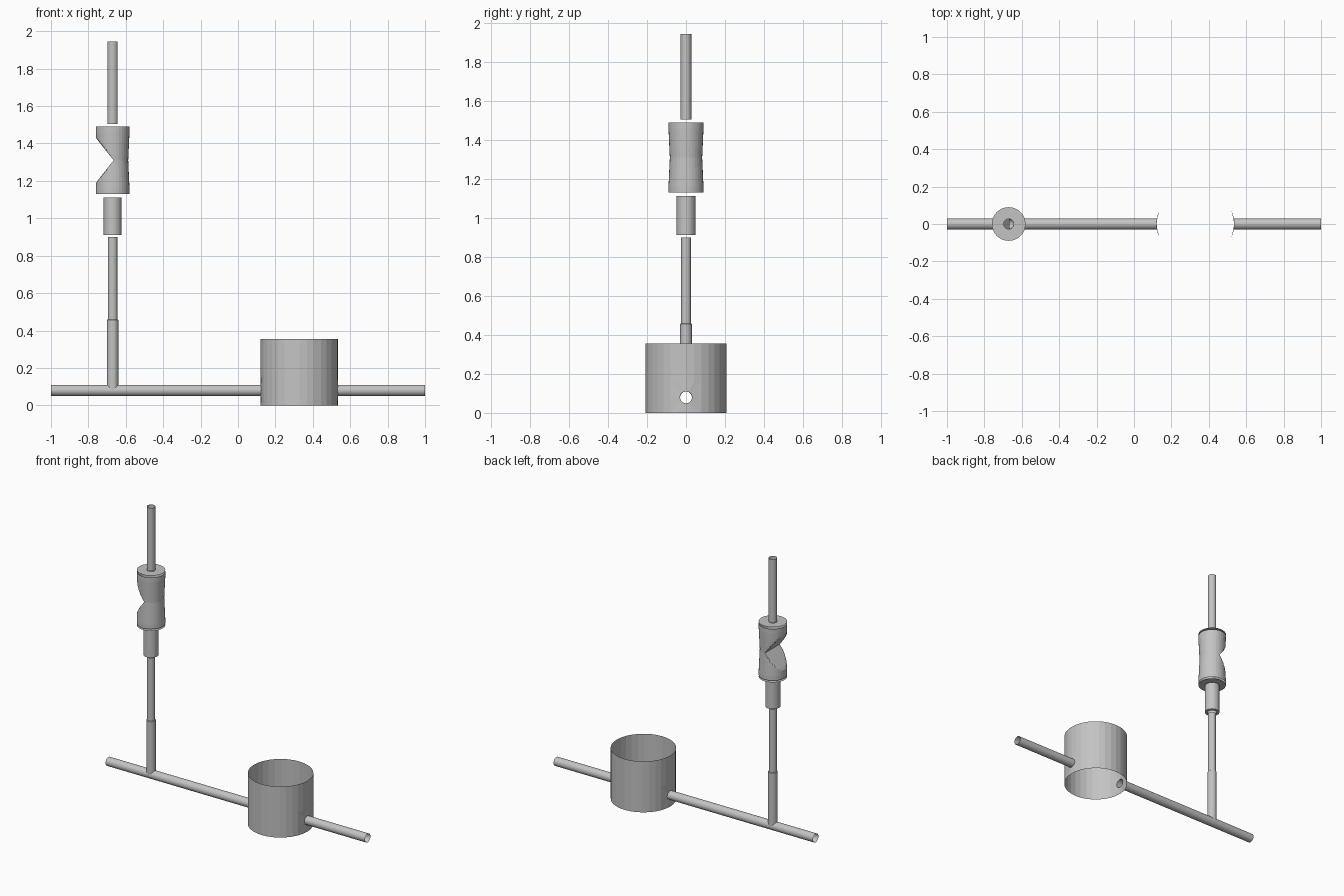
import bpy, bmesh
from math import sin, cos, pi, tau, sqrt, asin, atan2

if "Cube" in bpy.data.objects:
    bpy.data.objects.remove(bpy.data.objects["Cube"])

N = 32
X0 = -0.67            # axis of the upright
ZP, RP = 0.08, 0.03   # horizontal pipe height and radius
CX, RD, HD = 0.328, 0.207, 0.355   # drum centre, radius, height

steel = bpy.data.materials.new("steel_grey")
steel.diffuse_color = (0.55, 0.55, 0.55, 1)
steel.use_nodes = True
steel.node_tree.nodes["Principled BSDF"].inputs["Base Color"].default_value = steel.diffuse_color


def finish(name, bm):
    bmesh.ops.remove_doubles(bm, verts=bm.verts, dist=0.00005)
    bmesh.ops.recalc_face_normals(bm, faces=bm.faces)
    me = bpy.data.meshes.new(name)
    bm.to_mesh(me)
    bm.free()
    me.materials.append(steel)
    ob = bpy.data.objects.new(name, me)
    bpy.context.collection.objects.link(ob)
    return ob


def loft(name, rings):
    """Open skin through rings, each a function of the angle."""
    bm = bmesh.new()
    rows = [[bm.verts.new(f(tau * i / N)) for i in range(N)] for f in rings]
    for a, b in zip(rows, rows[1:]):
        for i in range(N):
            j = (i + 1) % N
            bm.faces.new((a[i], a[j], b[j], b[i]))
    return finish(name, bm)


def level(r, z):
    return lambda t: (X0 + r * cos(t), r * sin(t), z)


def across(xfun):
    """Ring of the horizontal pipe whose x depends on the ring's y and height."""
    def f(t):
        y, h = RP * cos(t), RP * sin(t)
        return (xfun(y, h), y, ZP + h)
    return f


# Horizontal pipe, mitred where the upright joins and stopped at the drum wall
loft("pipe_left_end", [across(lambda y, h: -1.0),
                       across(lambda y, h: X0 - max(h, 0))])
loft("pipe_middle", [across(lambda y, h: X0 + max(h, 0)),
                     across(lambda y, h: -0.38),
                     across(lambda y, h: CX - sqrt(RD**2 - y * y))])
loft("pipe_right_end", [across(lambda y, h: CX + sqrt(RD**2 - y * y)),
                        across(lambda y, h: 1.0)])

# Upright: saddle-cut branch, thin rod, collar and top rod
loft("branch_pipe", [lambda t: (X0 + RP * cos(t), RP * sin(t), ZP + RP * abs(cos(t))),
                     level(RP, 0.457), level(0.026, 0.46)])
loft("lower_rod", [level(0.026, 0.46), level(0.026, 0.90)])
loft("collar", [level(0.027, 0.912), level(0.048, 0.912), level(0.048, 1.112)])
loft("top_rod", [level(0.027, 1.505), level(0.027, 1.945)])

# End discs of the whistle body
loft("lower_disc", [level(0.027, 1.118), level(0.09, 1.118)])
loft("upper_disc", [level(0.027, 1.503), level(0.09, 1.503)])


# Notched body: slightly waisted, with a V mouth on the left
def body_ring(z):
    d = abs(z - 1.31)
    r = 0.083 + 0.007 * min(1, d / 0.15)
    limit = X0 + 0.005 - 0.095 * d / 0.12

    def f(t):
        return (max(X0 + r * cos(t), limit), r * sin(t), z)
    return f


loft("whistle_body", [body_ring(1.13 + 0.36 * i / 24) for i in range(25)])

# Open drum with a round port on each side
bm = bmesh.new()
STEP = tau / N
HALF = 2 * STEP


def wall(a, z):
    return bm.verts.new((CX + RD * cos(a), RD * sin(a), z))


for k in range(N):
    a, b = (k - 2) * STEP, (k - 1) * STEP
    ported = k % (N // 2) < 4
    z0 = 2 * ZP if ported else 0
    bm.faces.new((wall(a, z0), wall(b, z0), wall(b, HD), wall(a, HD)))

# Port patches: square border joined to a circle
border = []
for k in range(4):
    for i in range(4):
        u, v = -1 + i / 2, -1
        for _ in range(k):
            u, v = -v, u
        border.append((u, v))
for base in (0, pi):
    outer, inner = [], []
    for u, v in border:
        g = atan2(v, u)
        outer.append(wall(base + u * HALF, ZP + v * ZP))
        inner.append(wall(base + asin(0.031 * cos(g) / RD), ZP + 0.031 * sin(g)))
    for i in range(16):
        j = (i + 1) % 16
        bm.faces.new((outer[i], outer[j], inner[j], inner[i]))
finish("drum", bm)
